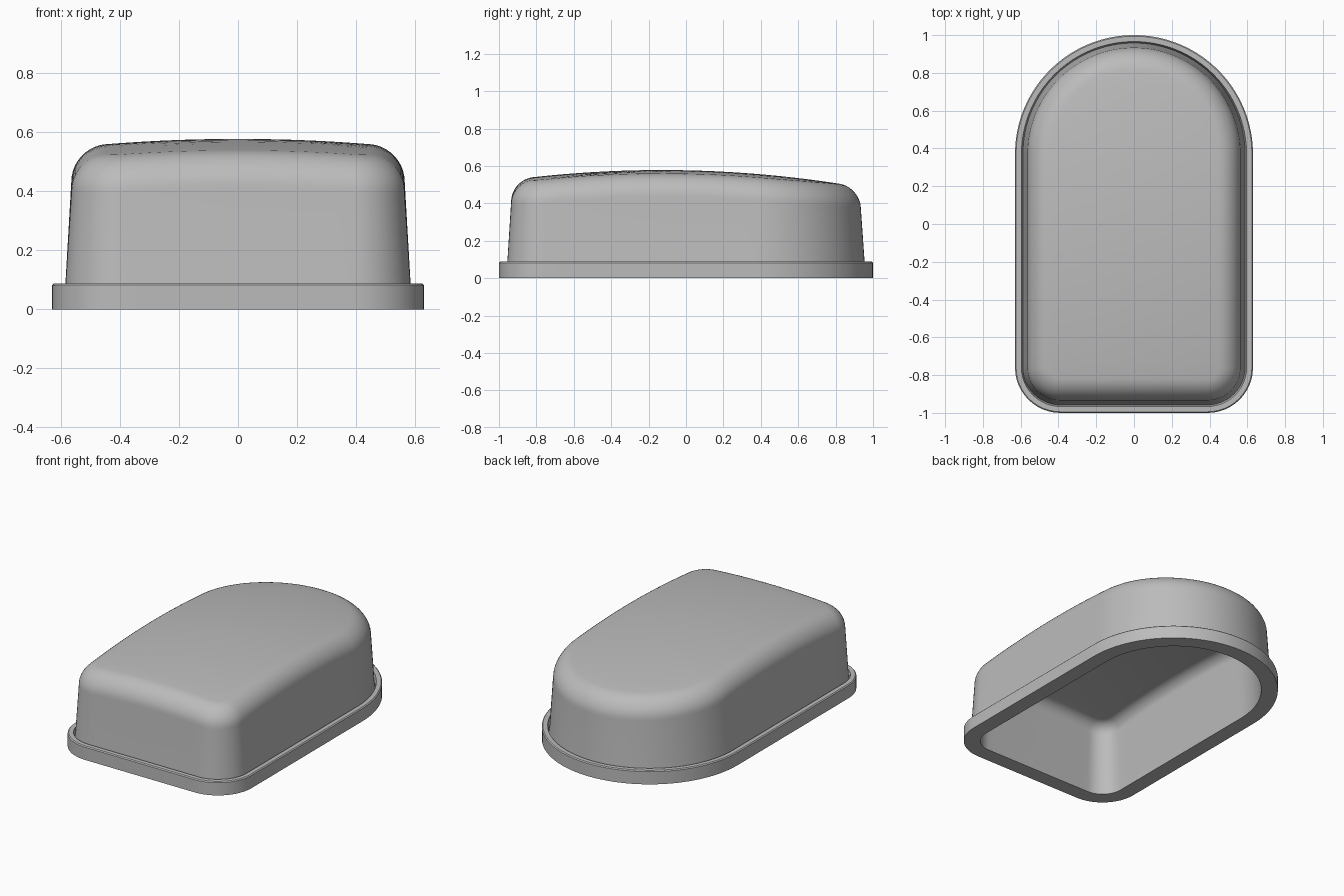
import bpy
import bmesh
from math import sin, cos, pi, radians

cube = bpy.data.objects.get("Cube")
if cube:
    bpy.data.objects.remove(cube)

HALF_W, CORNER, BACK_Y = 0.63, 0.24, 0.37
FLANGE_Z = 0.088


def arc(cx, cy, r, start, end, steps):
    angles = [start + (end - start) * i / steps for i in range(steps + 1)]
    return [(cx + r * cos(a), cy + r * sin(a)) for a in angles]


def outline(inset):
    """Rounded-front, semicircular-back plan, moved inward by inset."""
    cx, cy, r = HALF_W - CORNER, CORNER - 1, CORNER - inset
    half = arc(cx, cy, r, -pi / 2, 0, 12)
    # side subdivisions let the walls follow the crown
    side = [(HALF_W - inset, cy + (BACK_Y - cy) * i / 16) for i in range(1, 16)]
    half += side + arc(0, BACK_Y, HALF_W - inset, 0, pi / 2, 32)
    front = [(cx * i / 8, -1 + inset) for i in range(8)]
    right = front + half
    return right + [(-x, y) for x, y in reversed(right[1:-1])]


def crown(x, y):
    return 0.578 - 0.081 * (y + 0.13) ** 2 - 0.09 * x * x


bm = bmesh.new()


def flat_ring(inset, z):
    return [bm.verts.new((x, y, z)) for x, y in outline(inset)]


def crown_ring(inset, drop, scale=1):
    pts = [(x * scale, y * scale) for x, y in outline(inset)]
    return [bm.verts.new((x, y, crown(x, y) - drop)) for x, y in pts]


def dome(inset, radius, drop, steps=10):
    """Filleted shoulder followed by the crowned surface."""
    rings = []
    for i in range(steps + 1):
        a = pi / 2 * i / steps
        rings.append(crown_ring(inset + radius * (1 - cos(a)),
                                drop + radius * (1 - sin(a))))
    for i in range(9, 0, -1):
        rings.append(crown_ring(inset + radius, drop, i / 10))
    return rings


def skin(rings):
    for a, b in zip(rings, rings[1:]):
        for i in range(len(a)):
            j = (i + 1) % len(a)
            bm.faces.new((a[i], a[j], b[j], b[i]))


def close(ring, drop):
    tip = bm.verts.new((0, 0, crown(0, 0) - drop))
    for i in range(len(ring)):
        bm.faces.new((ring[i], ring[(i + 1) % len(ring)], tip))


# Flange with softened rim, narrow groove, drafted wall and crowned top
foot, lip = flat_ring(0, 0), flat_ring(0.1, 0)
outside = [foot, flat_ring(0, FLANGE_Z - 0.006), flat_ring(0.006, FLANGE_Z),
           flat_ring(0.034, FLANGE_Z), flat_ring(0.042, FLANGE_Z - 0.03),
           flat_ring(0.045, FLANGE_Z)]
outside += dome(0.065, 0.115, 0)
skin(outside)
close(outside[-1], 0)

# Hollow interior and flat underside
inside = [foot, lip] + dome(0.115, 0.065, 0.05)
skin(inside)
close(inside[-1], 0.05)
bmesh.ops.recalc_face_normals(bm, faces=bm.faces)

mesh = bpy.data.meshes.new("hollow_cover")
bm.to_mesh(mesh)
bm.free()
cover = bpy.data.objects.new("hollow_cover", mesh)
bpy.context.collection.objects.link(cover)

# Single plain grey finish
grey = bpy.data.materials.new("plain_grey")
grey.use_nodes = True
colour = (0.5, 0.5, 0.5, 1)
grey.diffuse_color = colour
grey.node_tree.nodes["Principled BSDF"].inputs["Base Color"].default_value = colour
mesh.materials.append(grey)

bpy.ops.object.select_all(action='DESELECT')
cover.select_set(True)
bpy.context.view_layer.objects.active = cover
bpy.ops.object.shade_smooth_by_angle(angle=radians(30))
